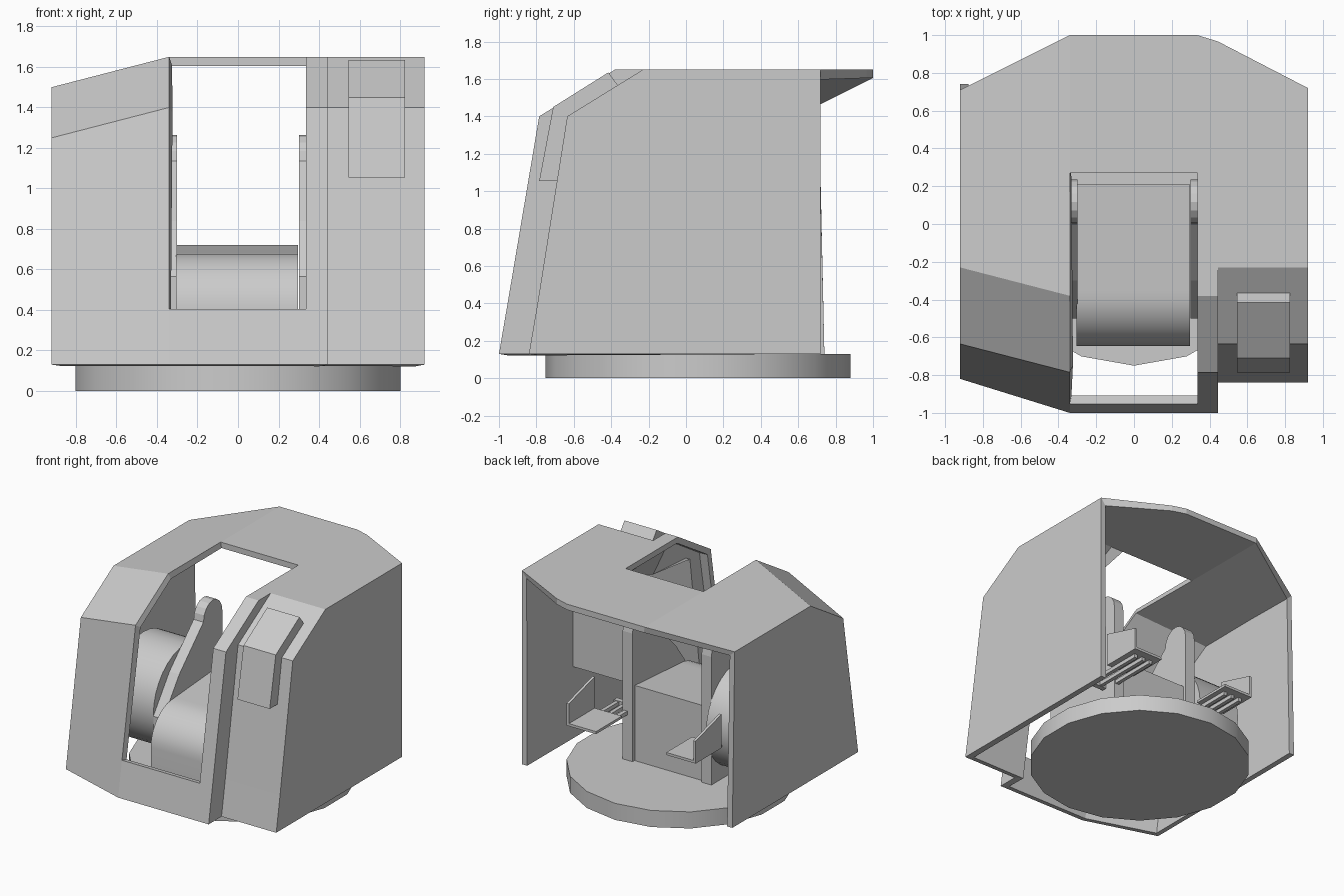
import bpy, bmesh
from math import sin, cos, pi, radians

if "Cube" in bpy.data.objects:
    bpy.data.objects.remove(bpy.data.objects["Cube"])


def finish(name, bm, smooth=False):
    me = bpy.data.meshes.new(name)
    bm.to_mesh(me)
    bm.free()
    ob = bpy.data.objects.new(name, me)
    bpy.context.collection.objects.link(ob)
    if smooth:
        bpy.ops.object.select_all(action='DESELECT')
        ob.select_set(True)
        bpy.context.view_layer.objects.active = ob
        bpy.ops.object.shade_smooth_by_angle(angle=radians(30))
    return ob


def prism(name, profile, x0, x1, smooth=False):
    """Extrude a (y, z) profile along x."""
    bm = bmesh.new()
    f = bm.faces.new([bm.verts.new((x0, y, z)) for y, z in profile])
    r = bmesh.ops.extrude_face_region(bm, geom=[f])
    vs = [v for v in r['geom'] if isinstance(v, bmesh.types.BMVert)]
    bmesh.ops.translate(bm, verts=vs, vec=(x1 - x0, 0, 0))
    bmesh.ops.recalc_face_normals(bm, faces=bm.faces)
    return finish(name, bm, smooth)


def box(name, x0, x1, y0, y1, z0, z1):
    return prism(name, [(y0, z0), (y1, z0), (y1, z1), (y0, z1)], x0, x1)


def arc(cy, cz, ry, rz, a0, a1, n):
    return [(cy + ry * cos(a0 + (a1 - a0) * i / n), cz + rz * sin(a0 + (a1 - a0) * i / n))
            for i in range(n + 1)]


# Armoured shell: front-to-back section columns, skinned then thickened inward
def middle(back):
    return [(-1, .13), (-.953, .405), (-.785, 1.4), (-.38, 1.65), (.27, 1.65), (back, 1.65)]


def right(back):
    return [(-.84, .13), (-.793, .405), (-.635, 1.4), (-.23, 1.65), (.27, 1.65), (back, 1.65)]


left = [(-.82, .13), (-.775, .405), (-.635, 1.25), (-.23, 1.5), (.27, 1.5), (.71, 1.5)]
columns = [(-.92, left), (-.34, middle(1)), (.335, middle(1)),
           (.445, middle(.966)), (.445, right(.966)), (.92, right(.72))]
bm = bmesh.new()
g = [[bm.verts.new((x, y, z)) for y, z in prof] for x, prof in columns]
for i in range(5):
    for j in range(5):
        if i == 1 and j in (1, 2, 3):        # gun slot
            continue
        if i == 3 and j > 2:                 # step ends at the roof
            continue
        quad = [g[i][j], g[i + 1][j], g[i + 1][j + 1], g[i][j + 1]]
        if i == 2 and j == 3:
            quad.insert(2, g[4][3])
        bm.faces.new(quad)
bm.faces.new(list(reversed(g[5])) + [bm.verts.new((.92, .72, .13))])
bm.faces.new(g[0] + [bm.verts.new((-.92, .74, .13))])
bmesh.ops.remove_doubles(bm, verts=bm.verts, dist=1e-4)
bmesh.ops.recalc_face_normals(bm, faces=bm.faces)
bm.normal_update()
roof = max(bm.faces, key=lambda f: f.calc_center_median().z)
if roof.normal.z < 0:
    bmesh.ops.reverse_faces(bm, faces=bm.faces)
shell = finish("armour_shell", bm)
mod = shell.modifiers.new("thickness", 'SOLIDIFY')
mod.thickness = .045
mod.offset = -1
mod.use_even_offset = True

# Sight cover on the right front panel
prism("sight_cover", [(-.785, 1.055), (-.71, 1.45), (-.415, 1.635), (-.36, 1.56),
                      (-.63, 1.395), (-.69, 1.055)], .545, .825)

# Turntable
bm = bmesh.new()
ring = [bm.verts.new((.815 * sin(2 * pi * k / 18), .065 - .815 * cos(2 * pi * k / 18), 0))
        for k in range(18)]
r = bmesh.ops.extrude_face_region(bm, geom=[bm.faces.new(ring)])
bmesh.ops.translate(bm, vec=(0, 0, .13),
                    verts=[v for v in r['geom'] if isinstance(v, bmesh.types.BMVert)])
bmesh.ops.recalc_face_normals(bm, faces=bm.faces)
finish("turntable", bm, True)

# Cradle housing with rounded front
prism("cradle_housing", [(-.645, .13), (.21, .13), (.21, .72)]
      + arc(-.35, .4, .295, .28, pi / 2, pi, 10), -.305, .297, True)

# Trunnion cheeks and crew seats, one per side
cheek = [(.235, .13)] + arc(.1175, 1.135, .1175, .13, 0, pi, 8) \
    + [(-.3, .84), (-.5, .565), (-.5, .13)]
for s, side in ((-1, "left"), (1, "right")):
    prism(side + "_trunnion_cheek", cheek, s * .3, s * .385)
    box(side + "_seat_pan", s * .305, s * .555, .36, .68, .515, .535)
    prism(side + "_seat_guard", [(.36, .515), (.68, .515), (.68, .69), (.36, .78)],
          s * .54, s * .56)
    for k in range(3):
        x = s * (.36 + .07 * k)
        box(f"{side}_seat_rail_{k + 1}", x - .015, x + .015, .12, .62, .485, .515)
    box(side + "_seat_bracket", s * .34, s * .53, .1, .14, .48, .52)

# Drum beside the left cheek, and the inner panel on the right
prism("left_drum", arc(-.1, .58, .4, .4, 0, 2 * pi * 31 / 32, 31), -.385, -.75, True)
box("right_inner_panel", .42, .88, .12, .15, .69, 1.61)
